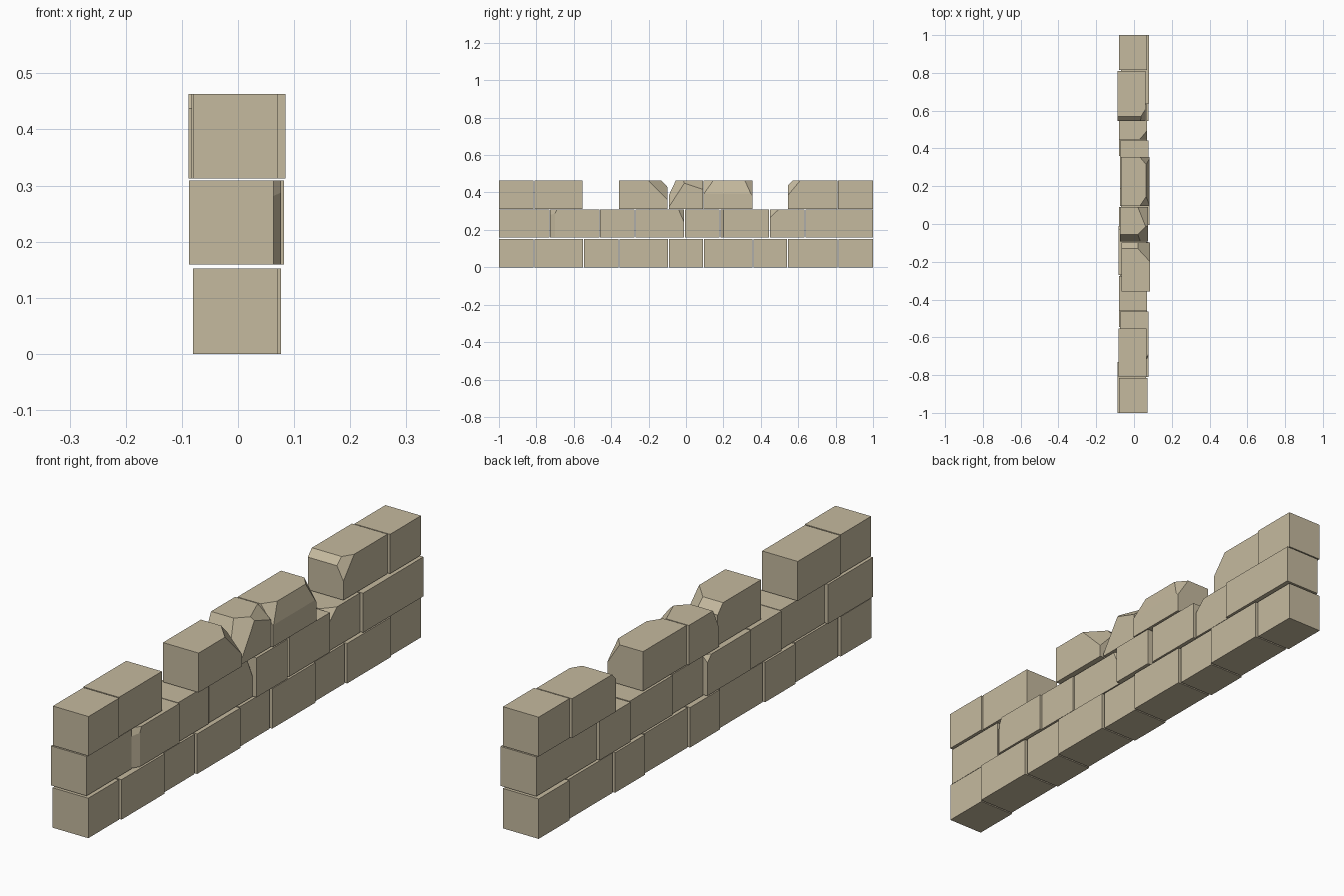
import bpy, bmesh
from mathutils import Vector

stone = bpy.data.materials.new("beige stone")
stone.diffuse_color = (0.56, 0.49, 0.345, 1)

ROWS = [(0.0, 0.152), (0.159, 0.309), (0.313, 0.463)]
WIDTH = 0.15


def brick(name, row, y0, y1, x0, cuts=()):
    """Box brick; each cut is three points of a plane that chips a corner or edge off."""
    z0, z1 = ROWS[row]
    centre = Vector((x0 + WIDTH / 2, (y0 + y1) / 2, (z0 + z1) / 2))
    bm = bmesh.new()
    bmesh.ops.create_cube(bm, size=1)
    for v in bm.verts:
        v.co = Vector((v.co.x * WIDTH, v.co.y * (y1 - y0), v.co.z * (z1 - z0))) + centre
    for a, b, c in cuts:
        a, b, c = Vector(a), Vector(b), Vector(c)
        n = (b - a).cross(c - a).normalized()
        if n.dot(centre - a) > 0:
            n = -n
        res = bmesh.ops.bisect_plane(bm, geom=bm.verts[:] + bm.edges[:] + bm.faces[:],
                                     plane_co=a, plane_no=n, clear_outer=True)
        edges = [e for e in res["geom_cut"] if isinstance(e, bmesh.types.BMEdge)]
        bmesh.ops.holes_fill(bm, edges=edges, sides=0)
    bmesh.ops.recalc_face_normals(bm, faces=bm.faces[:])
    me = bpy.data.meshes.new(name)
    bm.to_mesh(me)
    bm.free()
    me.materials.append(stone)
    bpy.context.collection.objects.link(bpy.data.objects.new(name, me))


# Bottom course: short and long bricks alternate, long ones stand slightly proud
edges = [-1, -0.813, -0.548, -0.358, -0.093, 0.093, 0.358, 0.543, 0.813, 1]
G = 0.003
for i in range(9):
    y0 = edges[i] + (G if i > 0 else 0)
    y1 = edges[i + 1] - (G if i < 8 else 0)
    long_brick = i in (1, 3, 5, 7)
    brick(f"bottom_brick_{i+1}", 0, y0, y1, -0.073 if long_brick else -0.08)

# Middle course
T = 0.309
middle = [
    (-1, -0.73, -0.087, ()),
    (-0.727, -0.463, -0.073, (
        ((0.077, -0.70, 0.16), (0.06, -0.727, 0.16), (0.06, -0.727, T)),
        ((0.05, -0.727, T), (0.077, -0.69, T), (0.067, -0.715, 0.285)))),
    (-0.46, -0.276, -0.08, ()),
    (-0.271, -0.01, -0.083, (
        ((0.04, -0.01, T), (0.067, -0.04, T), (0.067, -0.01, 0.24)),
        ((-0.06, -0.01, T), (-0.083, -0.035, T), (-0.083, -0.01, 0.285)))),
    (-0.005, 0.18, -0.068, ()),
    (0.185, 0.443, -0.073, (
        ((0.06, 0.185, 0.16), (0.077, 0.20, 0.16), (0.06, 0.185, T)),)),
    (0.448, 0.633, -0.08, (((0.03, 0.448, T), (0.07, 0.495, T), (0.07, 0.448, 0.265)),)),
    (0.638, 1, -0.07, ()),
]
# Top course, with gaps and worn corners
T = 0.463
top = [
    (-1, -0.816, -0.079, ()),
    (-0.811, -0.553, -0.083, ()),
    (-0.358, -0.098, -0.065, (
        ((-0.06, -0.13, T), (0.08, -0.13, T), (0, -0.098, 0.428)),
        ((0.02, -0.13, T), (0.085, -0.2, T), (0.085, -0.098, 0.36)))),
    (-0.092, 0.09, -0.075, (
        ((-0.07, -0.055, T), (0.07, -0.055, T), (0, -0.092, 0.385)),
        ((0.02, -0.055, T), (0.075, 0.0, T), (0.075, -0.08, 0.34)),
        ((0.02, 0.09, T), (0.06, -0.01, T), (0.075, 0.05, 0.43)))),
    (0.094, 0.356, -0.068, (
        ((0.064, 0.1, T), (0.064, 0.35, T), (0.082, 0.2, 0.395)),
        ((0.03, 0.356, T), (0.064, 0.315, T), (0.082, 0.35, 0.39)),
        ((0.03, 0.094, T), (0.064, 0.145, T), (0.08, 0.094, 0.395)))),
    (0.545, 0.81, -0.088, (
        ((-0.08, 0.57, T), (0.06, 0.57, T), (0, 0.545, 0.437)),
        ((0.037, 0.57, T), (0.062, 0.61, T), (0.062, 0.545, 0.385)))),
    (0.814, 1, -0.08, ()),
]
for label, row, bricks in (("middle", 1, middle), ("top", 2, top)):
    for i, (y0, y1, x0, cuts) in enumerate(bricks):
        brick(f"{label}_brick_{i+1}", row, y0, y1, x0, cuts)
